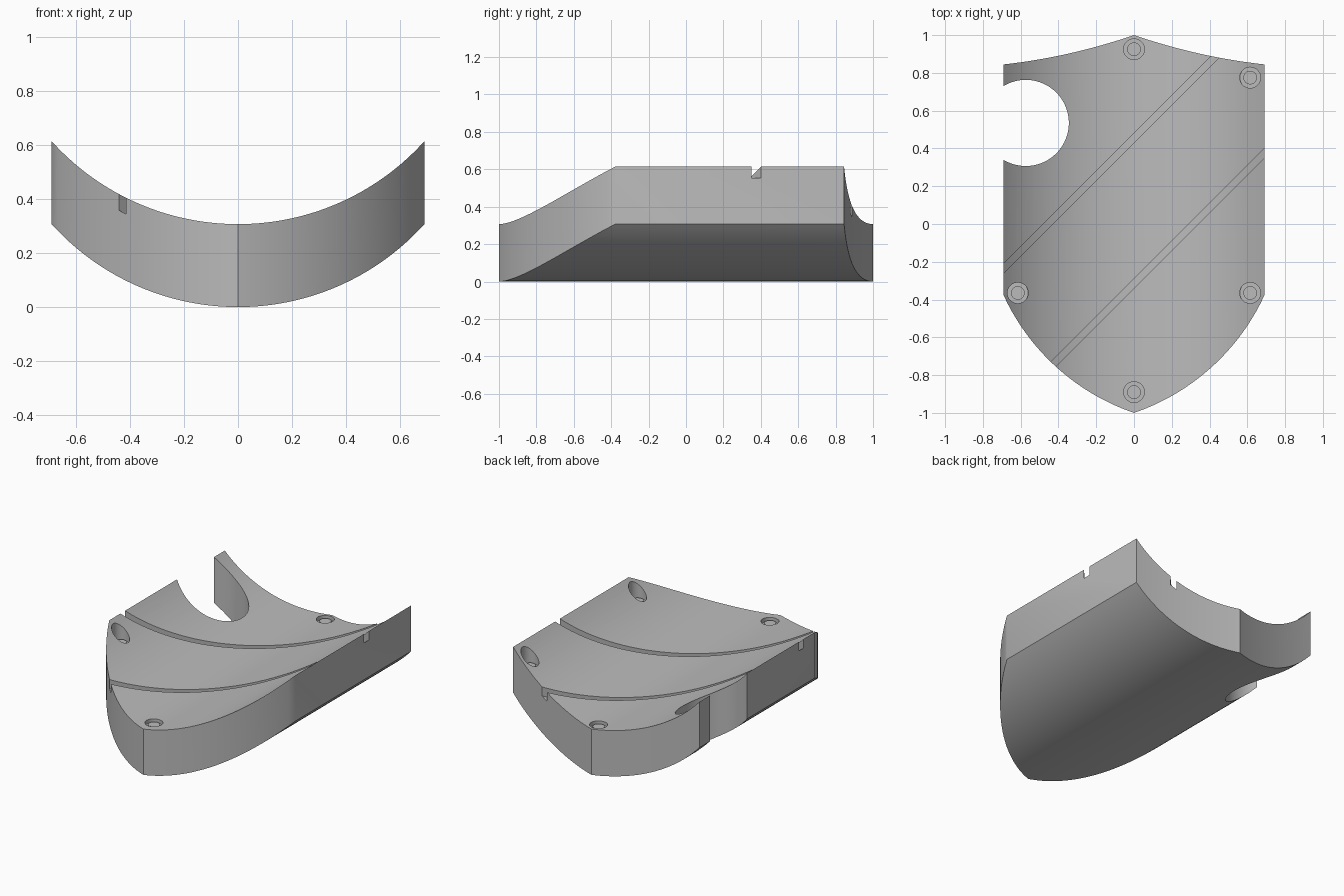
import bpy, bmesh, math

HALF_W, THICK, RADIUS = 0.69, 0.307, 0.929

cube = bpy.data.objects.get("Cube")
if cube:
    bpy.data.objects.remove(cube, do_unlink=True)

grey = bpy.data.materials.new("plain grey")
grey.use_nodes = True
colour = (0.5, 0.5, 0.5, 1)
grey.diffuse_color = colour
grey.node_tree.nodes["Principled BSDF"].inputs["Base Color"].default_value = colour


def bow(x):
    """Height of the curved underside."""
    return RADIUS - math.sqrt(RADIUS ** 2 - x * x)


def back_edge(x):
    t = abs(x) / HALF_W
    return 1 - 0.155 * t - 0.08 * t * (1 - t)


def front_edge(x):
    return 0.117 - math.sqrt(1.18 ** 2 - (abs(x) + 0.381) ** 2)


def finish(name, bm):
    bmesh.ops.recalc_face_normals(bm, faces=bm.faces)
    mesh = bpy.data.meshes.new(name)
    bm.to_mesh(mesh)
    bm.free()
    mesh.materials.append(grey)
    ob = bpy.data.objects.new(name, mesh)
    bpy.context.collection.objects.link(ob)
    return ob


def loft(name, half, steps, y_lo, y_hi, z_lo, z_hi):
    """Solid swept along x from four-sided sections."""
    bm = bmesh.new()
    rings = []
    for i in range(steps + 1):
        x = half * (2 * i / steps - 1)
        corners = [(y_lo(x), z_lo(x)), (y_hi(x), z_lo(x)),
                   (y_hi(x), z_hi(x)), (y_lo(x), z_hi(x))]
        rings.append([bm.verts.new((x, y, z)) for y, z in corners])
    for a, b in zip(rings, rings[1:]):
        for k in range(4):
            n = (k + 1) % 4
            bm.faces.new((a[k], a[n], b[n], b[k]))
    bm.faces.new(rings[0])
    bm.faces.new(rings[-1])
    return finish(name, bm)


def cylinder(name, x, y, r, z0, z1, sides=48):
    bm = bmesh.new()
    bmesh.ops.create_cone(bm, cap_ends=True, segments=sides,
                          radius1=r, radius2=r, depth=z1 - z0)
    bmesh.ops.translate(bm, verts=bm.verts, vec=(x, y, (z0 + z1) / 2))
    return finish(name, bm)


def smooth(ob):
    bpy.ops.object.select_all(action='DESELECT')
    ob.select_set(True)
    bpy.context.view_layer.objects.active = ob
    bpy.ops.object.shade_smooth_by_angle(angle=math.radians(30))


# Curved shield plate
plate = loft("shield_plate", HALF_W, 64, front_edge, back_edge,
             bow, lambda x: bow(x) + THICK)

# Diagonal grooves that follow the curved face
cutters = []
for c in (0.455, -0.315):
    cutters.append(loft("groove_cutter", 0.8, 72,
                        lambda x: x + c - 0.025, lambda x: x + c + 0.025,
                        lambda x: bow(x) + THICK - 0.06, lambda x: 1.2))

# Round notch through the upper corner
cutters.append(cylinder("notch_cutter", -0.573, 0.535, 0.228, -0.5, 1.5, 96))

# Flat-bottomed recesses, each with a small stud
spots = [(0, 0.925), (0.615, 0.775), (0.615, -0.365), (-0.615, -0.365), (0, -0.89)]
studs = []
for x, y in spots:
    floor = bow(max(abs(x) - 0.055, 0)) + THICK - 0.025
    cutters.append(cylinder("recess_cutter", x, y, 0.055, floor, 1.2))
    studs.append(cylinder("recess_stud", x, y, 0.036, floor - 0.01, floor + 0.015))

for cutter in cutters:
    cutter.hide_render = True
    mod = plate.modifiers.new("cut", 'BOOLEAN')
    mod.operation = 'DIFFERENCE'
    mod.solver = 'EXACT'
    mod.object = cutter
    bpy.context.view_layer.objects.active = plate
    bpy.ops.object.modifier_apply(modifier=mod.name)
    bpy.data.objects.remove(cutter, do_unlink=True)

for ob in [plate] + studs:
    smooth(ob)
